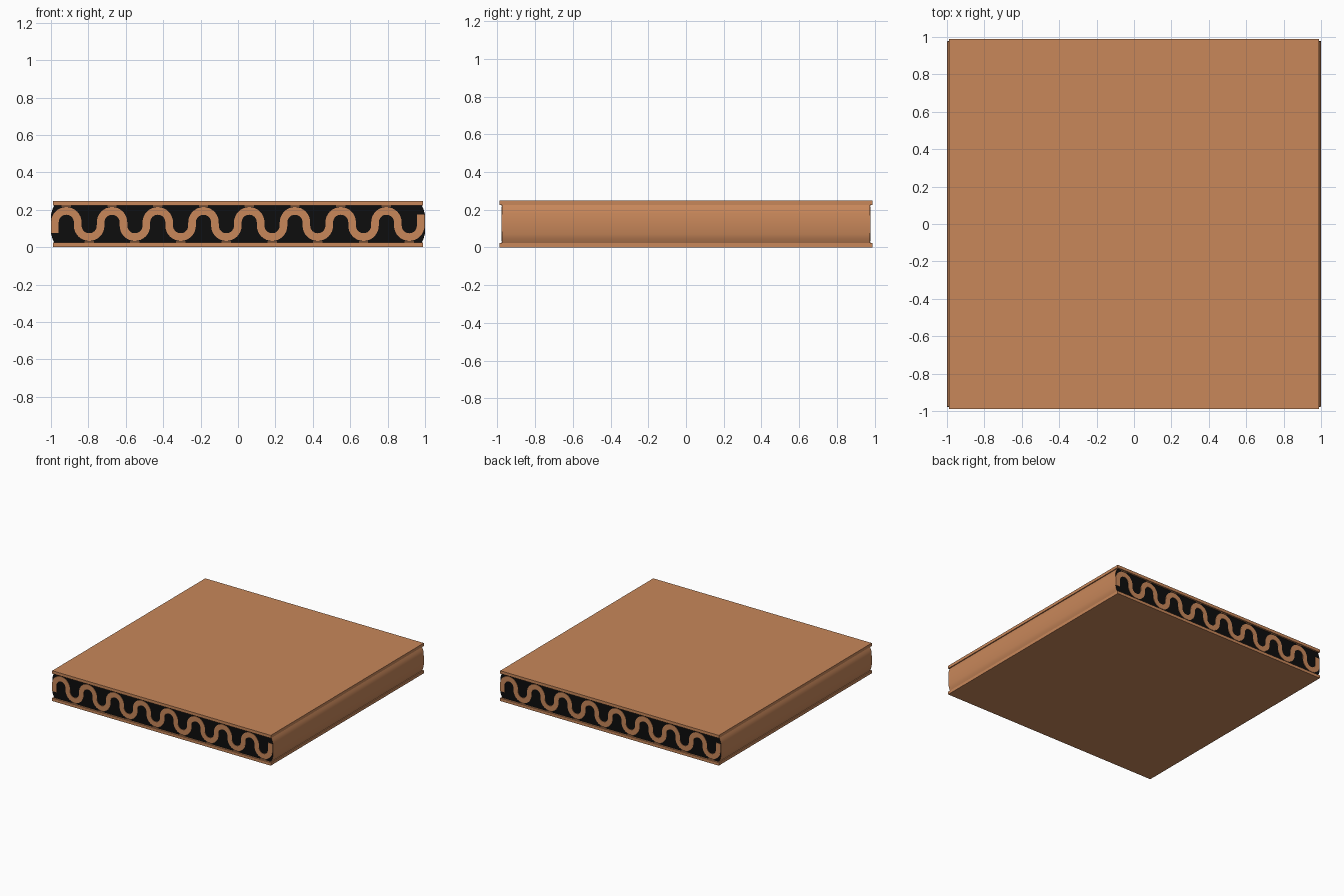
import bpy, bmesh, math

if "Cube" in bpy.data.objects:
    bpy.data.objects.remove(bpy.data.objects["Cube"])

H, T = 0.248, 0.024        # board height, liner thickness
CORE_Y = 0.976             # half depth of the core
PERIOD, FIRST = 0.2445, -0.918
R, HALF = 0.061, 0.0205    # flute bend radius, half paper thickness
MID = H / 2


def material(name, rgb):
    m = bpy.data.materials.new(name)
    m.diffuse_color = (*rgb, 1)
    m.use_nodes = True
    m.node_tree.nodes["Principled BSDF"].inputs["Base Color"].default_value = m.diffuse_color
    return m


CARD = material("cardboard brown", (0.578, 0.242, 0.102))
DARK = material("hollow black", (0.004, 0.004, 0.004))


def finish(name, bm, mats):
    bmesh.ops.recalc_face_normals(bm, faces=bm.faces[:])
    me = bpy.data.meshes.new(name)
    bm.to_mesh(me)
    bm.free()
    for m in mats:
        me.materials.append(m)
    ob = bpy.data.objects.new(name, me)
    bpy.context.collection.objects.link(ob)
    return ob


def box(name, size, loc):
    bm = bmesh.new()
    bmesh.ops.create_cube(bm, size=1)
    bmesh.ops.scale(bm, vec=size, verts=bm.verts)
    bmesh.ops.translate(bm, vec=loc, verts=bm.verts)
    return finish(name, bm, [CARD])


# flat liner sheets
box("bottom_liner", (1.98, 1.98, T), (0, 0, T / 2))
box("top_liner", (1.98, 1.98, T), (0, 0, H - T / 2))

# core with slightly bulging sides and dark open ends
side = [(0.982, T), (0.992, 0.045), (0.999, 0.07), (1.0, MID),
        (0.999, H - 0.07), (0.992, H - 0.045), (0.982, H - T)]
profile = side + [(-x, z) for x, z in reversed(side)]
bm = bmesh.new()
cap = bm.faces.new([bm.verts.new((x, -CORE_Y, z)) for x, z in profile])
ext = bmesh.ops.extrude_face_region(bm, geom=[cap], use_keep_orig=True)
bmesh.ops.translate(bm, vec=(0, 2 * CORE_Y, 0),
                    verts=[g for g in ext["geom"] if isinstance(g, bmesh.types.BMVert)])
bm.normal_update()
for f in bm.faces:
    if abs(f.normal.y) > 0.9:
        f.material_index = 1
    else:
        f.smooth = abs(f.normal.x) > 0.5
for e in bm.edges:
    if any(abs(f.normal.y) > 0.9 for f in e.link_faces):
        e.smooth = False
finish("core", bm, [CARD, DARK])

# flute centre line: alternating half circles joined by short straight legs
LEG = 0.009
path = [(FIRST - R, 0.075, -1, 0)]     # x, z, normal x, normal z
for k in range(16):
    s = 1 if k % 2 == 0 else -1
    cx = FIRST + k * PERIOD / 2
    for i in range(17):
        a = math.pi * (1 - i / 16)
        c, d = math.cos(a), math.sin(a)
        path.append((cx + R * c, MID + s * (LEG + R * d), s * c, d))
path.append((path[-1][0], 0.175, path[-1][2], 0))


def flute(name, turn):
    y0, y1 = -CORE_Y - 0.003, -CORE_Y + 0.001
    bm = bmesh.new()
    rings = []
    for x, z, nx, nz in path:
        ring = []
        for o, y in ((HALF, y0), (HALF, y1), (-HALF, y1), (-HALF, y0)):
            px = max(-0.999, min(0.999, x + o * nx))
            ring.append(bm.verts.new((turn * px, turn * y, z + o * nz)))
        rings.append(ring)
    for a, b in zip(rings, rings[1:]):
        for j in range(4):
            bm.faces.new((a[j], b[j], b[(j + 1) % 4], a[(j + 1) % 4]))
    bm.faces.new(rings[0])
    bm.faces.new(rings[-1])
    # glue dabs where the flute meets the liners
    for k in range(16):
        z = H - T - 0.003 if k % 2 == 0 else T + 0.003
        g = bmesh.ops.create_cube(bm, size=1)["verts"]
        bmesh.ops.scale(bm, vec=(0.05, 0.004, 0.006), verts=g)
        bmesh.ops.translate(bm, verts=g, vec=(turn * (FIRST + k * PERIOD / 2),
                                              turn * (y0 + y1) / 2, z))
    finish(name, bm, [CARD])


# same flute on both ends, the back one turned half way round
flute("front_flute", 1)
flute("back_flute", -1)
